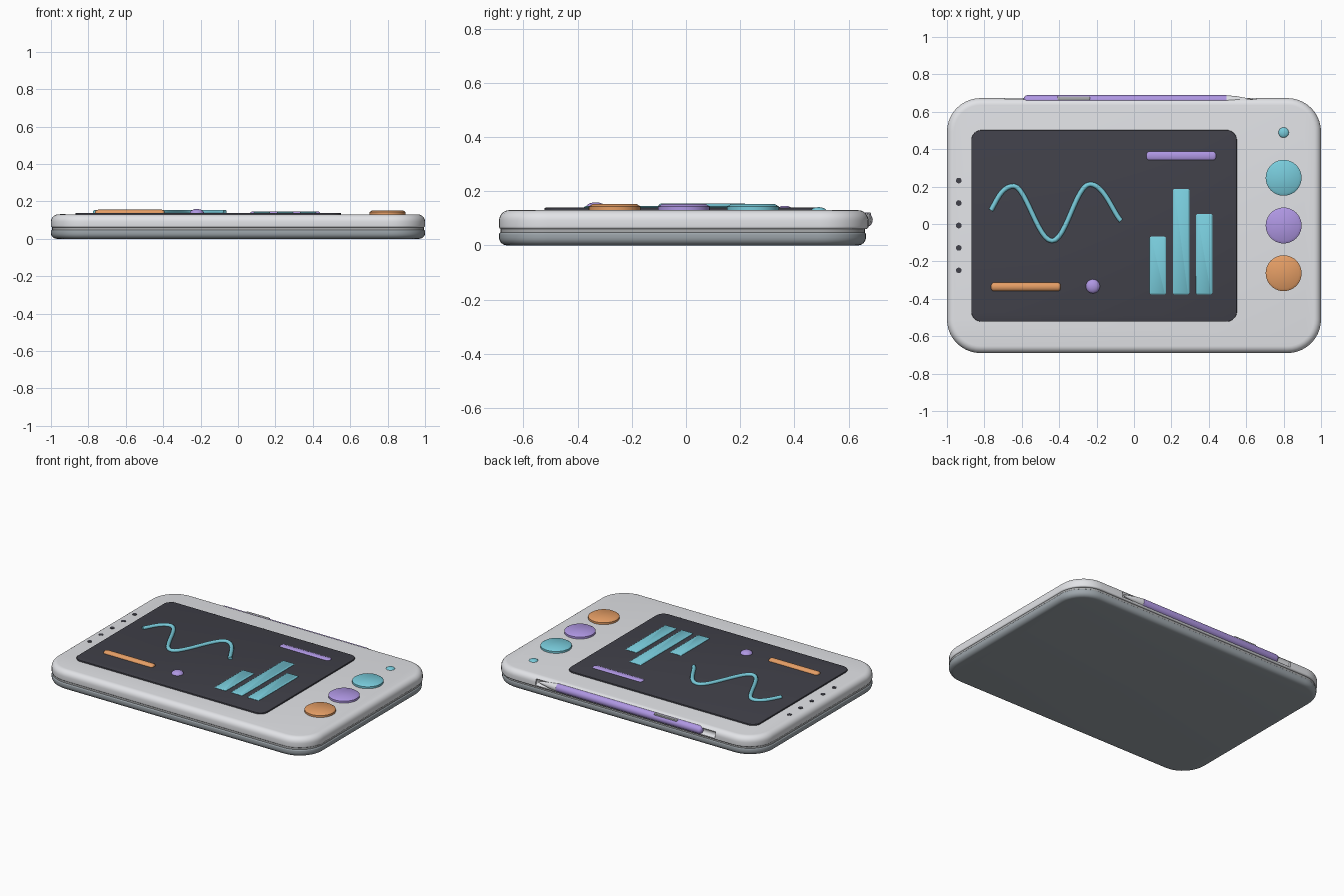
import bpy
import bmesh
from math import cos, sin, pi, radians

if "Cube" in bpy.data.objects:
    bpy.data.objects.remove(bpy.data.objects["Cube"])


def material(name, r, g, b):
    mat = bpy.data.materials.new(name)
    mat.use_nodes = True
    mat.diffuse_color = (r, g, b, 1)
    mat.node_tree.nodes["Principled BSDF"].inputs["Base Color"].default_value = (r, g, b, 1)
    return mat


SHELL = material("light grey plastic", 0.77, 0.78, 0.81)
BASE = material("slate grey plastic", 0.34, 0.38, 0.41)
SCREEN = material("charcoal glass", 0.052, 0.052, 0.067)
CLIP = material("mid grey metal", 0.4, 0.41, 0.42)
TEAL = material("teal", 0.19, 0.6, 0.71)
PURPLE = material("purple", 0.43, 0.31, 0.77)
ORANGE = material("orange", 0.78, 0.34, 0.13)


def smooth(mesh, angle=50):
    for face in mesh.polygons:
        face.use_smooth = True
    mesh.set_sharp_from_angle(angle=radians(angle))


def slab(name, mat, x0, x1, y0, y1, radius, profile, steps=10):
    """Rounded rectangle stacked through (height, inset) profile steps."""
    bm = bmesh.new()
    rings = []
    for z, inset in profile:
        ring = []
        r = max(radius - inset, 0.0005)
        for quarter, (cx, cy) in enumerate([(x1 - radius, y1 - radius), (x0 + radius, y1 - radius),
                                            (x0 + radius, y0 + radius), (x1 - radius, y0 + radius)]):
            for i in range(steps + 1):
                a = (quarter + i / steps) * pi / 2
                ring.append(bm.verts.new((cx + r * cos(a), cy + r * sin(a), z)))
        rings.append(ring)
    n = len(rings[0])
    for low, high in zip(rings, rings[1:]):
        for i in range(n):
            j = (i + 1) % n
            bm.faces.new((low[i], low[j], high[j], high[i]))
    bm.faces.new(rings[0][::-1])
    bm.faces.new(rings[-1])
    bmesh.ops.remove_doubles(bm, verts=bm.verts, dist=1e-5)
    mesh = bpy.data.meshes.new(name)
    bm.to_mesh(mesh)
    bm.free()
    mesh.materials.append(mat)
    smooth(mesh)
    obj = bpy.data.objects.new(name, mesh)
    bpy.context.collection.objects.link(obj)
    return obj


def rounded(z0, z1, low, high, steps=6):
    """Profile with quarter-round lower and upper edges."""
    arc = [i / steps * pi / 2 for i in range(steps + 1)]
    bottom = [(z0 + low * (1 - cos(a)), low * (1 - sin(a))) for a in arc]
    top = [(z1 - high * (1 - sin(a)), high * (1 - cos(a))) for a in arc]
    return bottom + top


def disc(name, mat, x, y, r, profile):
    return slab(name, mat, x - r, x + r, y - r, y + r, r, profile)


def rod(name, mat, r, profile, y, z, flat=1):
    """Round bar along x; profile pairs are (x, inset)."""
    obj = disc(name, mat, 0, 0, r, profile)
    obj.rotation_euler = (0, pi / 2, 0)
    obj.scale = (flat, 1, 1)
    obj.location = (0, y, z)
    return obj


# Case: lower shell, recessed seam, upper shell
slab("lower_shell", BASE, -1, 1, -0.69, 0.664, 0.18, rounded(0, 0.048, 0.03, 0.008))
slab("seam_band", CLIP, -0.994, 0.994, -0.684, 0.66, 0.174, [(0.042, 0), (0.066, 0)])
upper = slab("upper_shell", SHELL, -1, 1, -0.69, 0.673, 0.18, rounded(0.06, 0.13, 0.01, 0.038))

# Shallow stylus groove cut along the rear edge
PEN_Y, PEN_Z = 0.662, 0.094
cutter = rod("groove_cutter", SHELL, 0.024, [(-0.69, 0), (0.655, 0)], 0.681, PEN_Z)
cutter.hide_render = True
cut = upper.modifiers.new("groove", "BOOLEAN")
cut.operation = "DIFFERENCE"
cut.object = cutter
bpy.context.view_layer.objects.active = upper
bpy.ops.object.modifier_apply(modifier=cut.name)
bpy.data.objects.remove(cutter)
smooth(upper.data)

# Stylus: barrel, tip and clip
rod("stylus_barrel", PURPLE, 0.027, rounded(-0.59, 0.495, 0.022, 0.001), PEN_Y, PEN_Z)
rod("stylus_tip", SHELL, 0.027, [(0.495, 0.001), (0.55, 0.006), (0.63, 0.021), (0.64, 0.025)], PEN_Y, PEN_Z)
slab("stylus_clip", CLIP, -0.41, -0.235, 0.662, 0.682, 0.006, rounded(0.106, 0.122, 0.002, 0.004, 3), 4)

# Screen
slab("screen", SCREEN, -0.87, 0.55, -0.522, 0.502, 0.055, rounded(0.122, 0.139, 0.001, 0.003, 3))

# Bar chart with chamfered tops
for i, (x, top) in enumerate([(0.128, -0.068), (0.252, 0.187), (0.375, 0.053)]):
    slab(f"chart_bar_{i + 1}", TEAL, x - 0.044, x + 0.044, -0.376, top, 0.009,
         [(0.13, 0), (0.141, 0), (0.146, 0.007)], 4)

# Label strips and marker on the screen
for name, mat, x, y, z, flat in [("upper_strip", PURPLE, 0.252, 0.364, 0.137, 0.4),
                                 ("lower_strip", ORANGE, -0.578, -0.336, 0.138, 0.75)]:
    rod(name, mat, 0.023, rounded(x - 0.186, x + 0.186, 0.016, 0.016, 4), y, z, flat)
dome = [(0.137 + 0.022 * sin(i * pi / 16), 0.038 * (1 - cos(i * pi / 16))) for i in range(9)]
disc("marker_dot", PURPLE, -0.22, -0.333, 0.038, dome)

# Wave trace: bevelled curve through its crests and troughs
wave = bpy.data.curves.new("wave_trace", "CURVE")
wave.dimensions = "3D"
wave.bevel_depth = 0.013
wave.bevel_resolution = 3
wave.use_fill_caps = True
spline = wave.splines.new("BEZIER")
points = [(-0.765, 0.073, 0.03, 0.05), (-0.643, 0.203, 0.065, 0), (-0.438, -0.09, 0.075, 0),
          (-0.235, 0.213, 0.075, 0), (-0.07, 0.018, 0.04, -0.04)]
spline.bezier_points.add(len(points) - 1)
for p, (x, y, dx, dy) in zip(spline.bezier_points, points):
    p.handle_left_type = p.handle_right_type = "FREE"
    p.co = (x, y, 0.142)
    p.handle_left = (x - dx, y - dy, 0.142)
    p.handle_right = (x + dx, y + dy, 0.142)
wave.materials.append(TEAL)
bpy.context.collection.objects.link(bpy.data.objects.new("wave_trace", wave))

# Control buttons with chamfered rims, and indicator light
for name, mat, y in [("top_button", TEAL, 0.247), ("middle_button", PURPLE, -0.008), ("bottom_button", ORANGE, -0.263)]:
    disc(name, mat, 0.8, y, 0.096, [(0.125, 0), (0.143, 0), (0.152, 0.014)])
light = [(0.128 + 0.013 * sin(i * pi / 16), 0.028 * (1 - cos(i * pi / 16))) for i in range(9)]
disc("indicator_light", TEAL, 0.8, 0.489, 0.028, light)

# Speaker holes
for i in range(5):
    disc(f"speaker_hole_{i + 1}", SCREEN, -0.937, 0.232 - 0.12 * i, 0.015, [(0.124, 0), (0.132, 0)])
